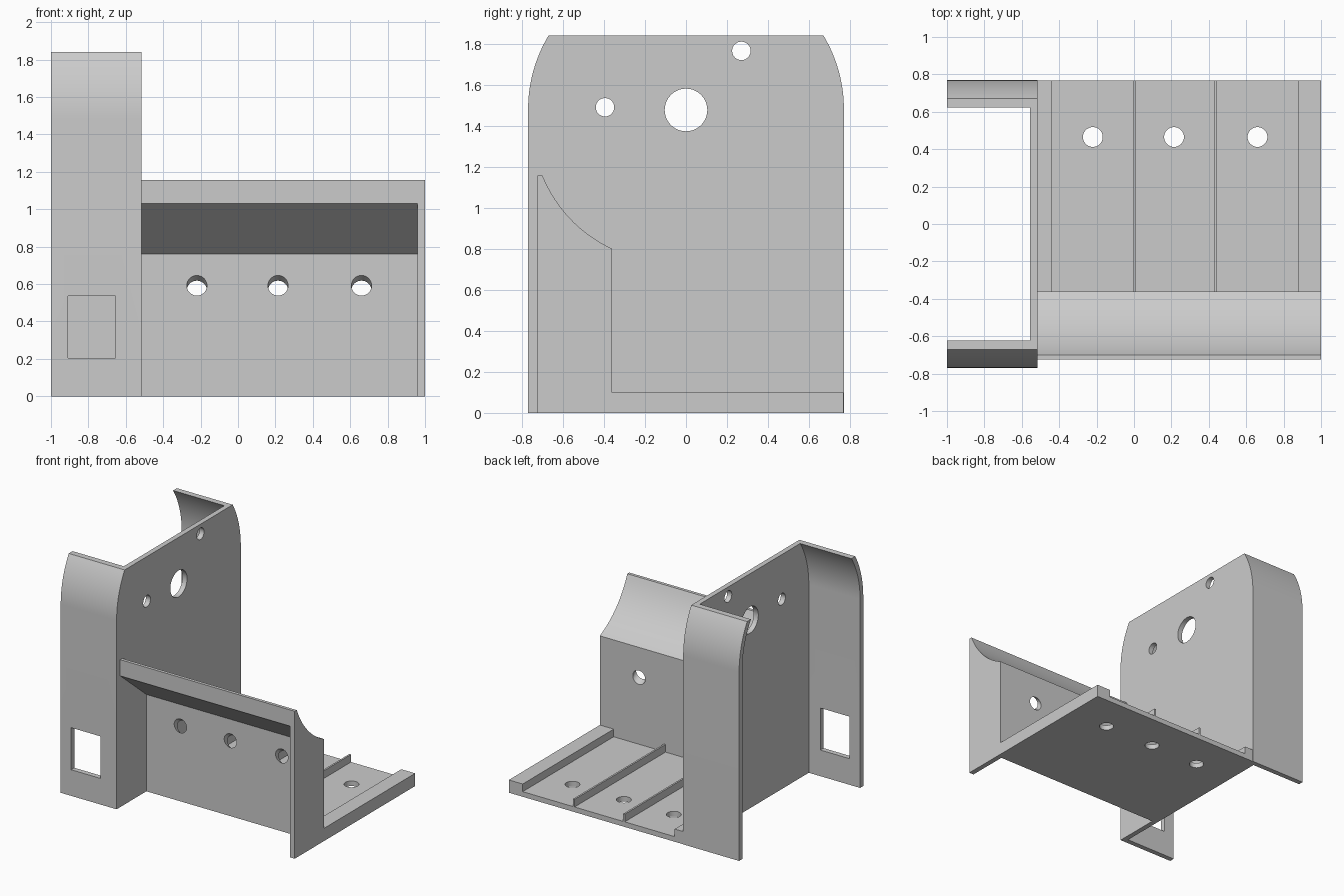
import bpy, bmesh, math
from mathutils import Vector

cube = bpy.data.objects.get("Cube")
if cube:
    bpy.data.objects.remove(cube)

grey = bpy.data.materials.new("plain_grey")
grey.use_nodes = True
grey.diffuse_color = (0.6, 0.6, 0.6, 1)
grey.node_tree.nodes["Principled BSDF"].inputs["Base Color"].default_value = (0.6, 0.6, 0.6, 1)


def prism(name, points, sweep):
    """Solid made by sweeping a flat outline along a vector."""
    bm = bmesh.new()
    face = bm.faces.new([bm.verts.new(p) for p in points])
    new = bmesh.ops.extrude_face_region(bm, geom=[face])["geom"]
    bmesh.ops.translate(bm, vec=Vector(sweep), verts=[v for v in new if isinstance(v, bmesh.types.BMVert)])
    bmesh.ops.recalc_face_normals(bm, faces=bm.faces)
    mesh = bpy.data.meshes.new(name)
    bm.to_mesh(mesh)
    bm.free()
    mesh.materials.append(grey)
    obj = bpy.data.objects.new(name, mesh)
    bpy.context.collection.objects.link(obj)
    return obj


def side_prism(name, outline, x0, x1):
    return prism(name, [(x0, y, z) for y, z in outline], (x1 - x0, 0, 0))


def box(name, x0, x1, y0, y1, z0, z1):
    return side_prism(name, [(y0, z0), (y1, z0), (y1, z1), (y0, z1)], x0, x1)


def hole(centre, radius, u, v, sweep):
    """Round cutter in the plane of u and v."""
    turns = [math.tau * i / 40 for i in range(40)]
    pts = [Vector(centre) + radius * (math.cos(t) * Vector(u) + math.sin(t) * Vector(v)) for t in turns]
    return prism("hole_cutter", pts, sweep)


def cut(obj, cutters):
    for c in cutters:
        mod = obj.modifiers.new("cut", 'BOOLEAN')
        mod.operation, mod.solver, mod.object = 'DIFFERENCE', 'EXACT', c
    bpy.ops.object.select_all(action='DESELECT')
    bpy.context.view_layer.objects.active = obj
    obj.select_set(True)
    for mod in list(obj.modifiers):
        bpy.ops.object.modifier_apply(modifier=mod.name)
    for c in cutters:
        bpy.data.objects.remove(c)
    bpy.ops.object.shade_smooth_by_angle(angle=math.radians(25))


X, Y, Z = (1, 0, 0), (0, 1, 0), (0, 0, 1)
PLATE = -0.515      # outer face of the tall plate
T = 0.04            # sheet thickness


# Tall channel: upright plate with two flanges that curve in at the top
def channel_outline(inset, bottom, top):
    radius, mid_y, mid_z = 0.70 - inset, 0.07, 1.48
    end = math.asin((top - mid_z) / radius)
    half = [(mid_y + radius, bottom)]
    for i in range(17):
        a = end * i / 16
        half.append((mid_y + radius * math.cos(a), mid_z + radius * math.sin(a)))
    return half + [(-y, z) for y, z in reversed(half)]


channel = side_prism("tall_channel", channel_outline(0, 0, 1.84), -1, PLATE)
cutters = [side_prism("inner_cutter", channel_outline(T, -0.1, 1.9), -1.1, PLATE - T),
           box("window_cutter", -0.91, -0.655, -0.9, -0.6, 0.205, 0.535)]
for y, z, r in [(-0.395, 1.49, 0.045), (0, 1.477, 0.104), (0.27, 1.765, 0.045)]:
    cutters.append(hole((-0.7, y, z), r, Y, Z, (0.3, 0, 0)))
cut(channel, cutters)

# Bracket: floor, rear-facing wall, curved lip and end web in one solid
start, end, sag = Vector((-0.70, 1.157)), Vector((-0.36, 0.80)), 0.047
normal = Vector((-0.72, -0.69))
curve = [start.lerp(end, t) + normal * sag * 4 * t * (1 - t) for t in [i / 16 for i in range(17)]]
outline = [(-0.725, 0), (-0.725, 1.157)] + [tuple(p) for p in curve]
outline += [(-0.36, 0.10), (0.768, 0.10), (0.768, 0)]
bracket = side_prism("floor_bracket", outline, PLATE, 1)

# Open pocket under the lip, leaving the end web
pocket = [(-0.9, -0.1), (-0.40, -0.1), (-0.40, 0.76), (-0.725, 1.03), (-0.9, 1.03)]
cutters = [side_prism("pocket_cutter", pocket, -0.7, 1 - T)]
# Floor bays, leaving edge strips and two thin ribs
for x0, x1 in [(-0.44, -0.006), (0.008, 0.43), (0.444, 0.88)]:
    cutters.append(box("bay_cutter", x0, x1, -0.36, 0.9, T, 0.3))
# Straight holes in the floor, slanted holes in the wall
for x in (-0.22, 0.214, 0.66):
    cutters.append(hole((x, 0.465, -0.1), 0.053, X, Y, (0, 0, 0.3)))
    cutters.append(hole((x, -0.45, 0.627), 0.054, X, Z, (0, 0.14, -0.098)))
cut(bracket, cutters)
